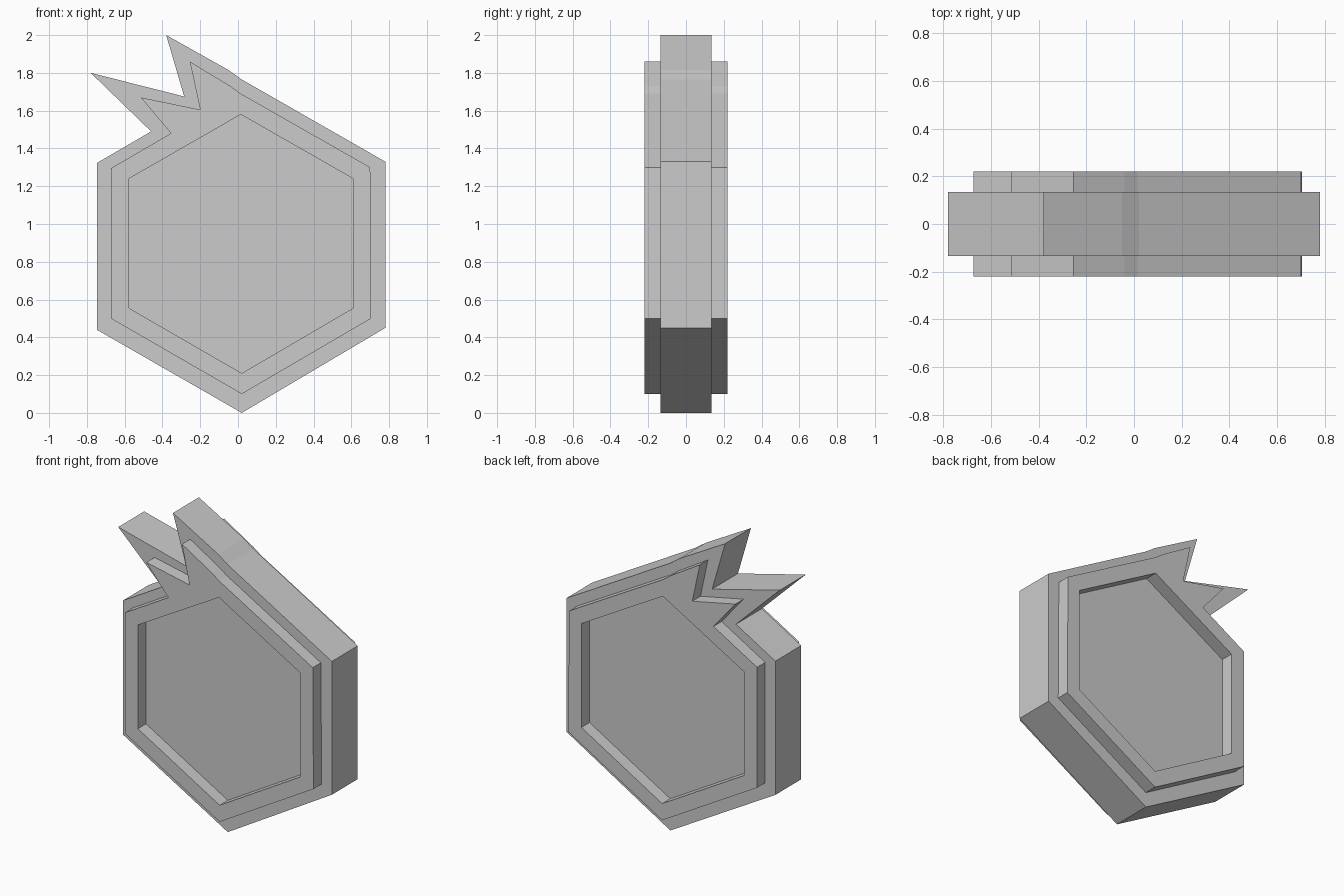
import bpy, bmesh
from math import radians

if "Cube" in bpy.data.objects:
    bpy.data.objects.remove(bpy.data.objects["Cube"])

# Front outlines as (x, z)
PLATE = [(0.02, 0), (0.78, 0.45), (0.78, 1.33), (0.02, 1.765), (-0.05, 1.815), (-0.38, 2.0),
         (-0.285, 1.675), (-0.78, 1.80), (-0.46, 1.49), (-0.747, 1.323), (-0.747, 0.44)]
RIM = [(0.02, 0.10), (0.705, 0.50), (0.70, 1.30), (0.015, 1.69), (-0.04, 1.73), (-0.255, 1.86),
       (-0.20, 1.605), (-0.515, 1.67), (-0.355, 1.48), (-0.673, 1.295), (-0.673, 0.50)]
RECESS = [(0.02, 0.21), (0.61, 0.555), (0.61, 1.24), (0.015, 1.58), (-0.577, 1.24), (-0.577, 0.555)]


def slab(name, outlines, y, depth):
    """Upright slab from filled outlines; a second outline becomes a hole."""
    curve = bpy.data.curves.new(name, 'CURVE')
    curve.dimensions = '2D'
    curve.fill_mode = 'BOTH'
    curve.extrude = depth / 2
    for points in outlines:
        spline = curve.splines.new('POLY')
        spline.points.add(len(points) - 1)
        for p, (x, z) in zip(spline.points, points):
            p.co = (x, z, 0, 1)
        spline.use_cyclic_u = True
        spline.use_smooth = False
    obj = bpy.data.objects.new(name, curve)
    bpy.context.collection.objects.link(obj)
    obj.rotation_euler.x = radians(90)
    obj.location.y = y
    bpy.ops.object.select_all(action='DESELECT')
    obj.select_set(True)
    bpy.context.view_layer.objects.active = obj
    bpy.ops.object.convert(target='MESH')
    obj = bpy.context.object

    # Weld caps to walls and face everything outward
    bm = bmesh.new()
    bm.from_mesh(obj.data)
    bmesh.ops.remove_doubles(bm, verts=bm.verts, dist=0.0005)
    bmesh.ops.recalc_face_normals(bm, faces=bm.faces)
    for f in bm.faces:
        f.smooth = False
    bm.to_mesh(obj.data)
    bm.free()
    obj.name = name
    return obj


# Thick central plate
slab("base_plate", [PLATE], 0, 0.27)

# Raised borders with hexagonal recess, front and back
for side, sign in (("front", -1), ("back", 1)):
    slab(side + "_rim", [RIM, RECESS], sign * 0.1775, 0.085)
